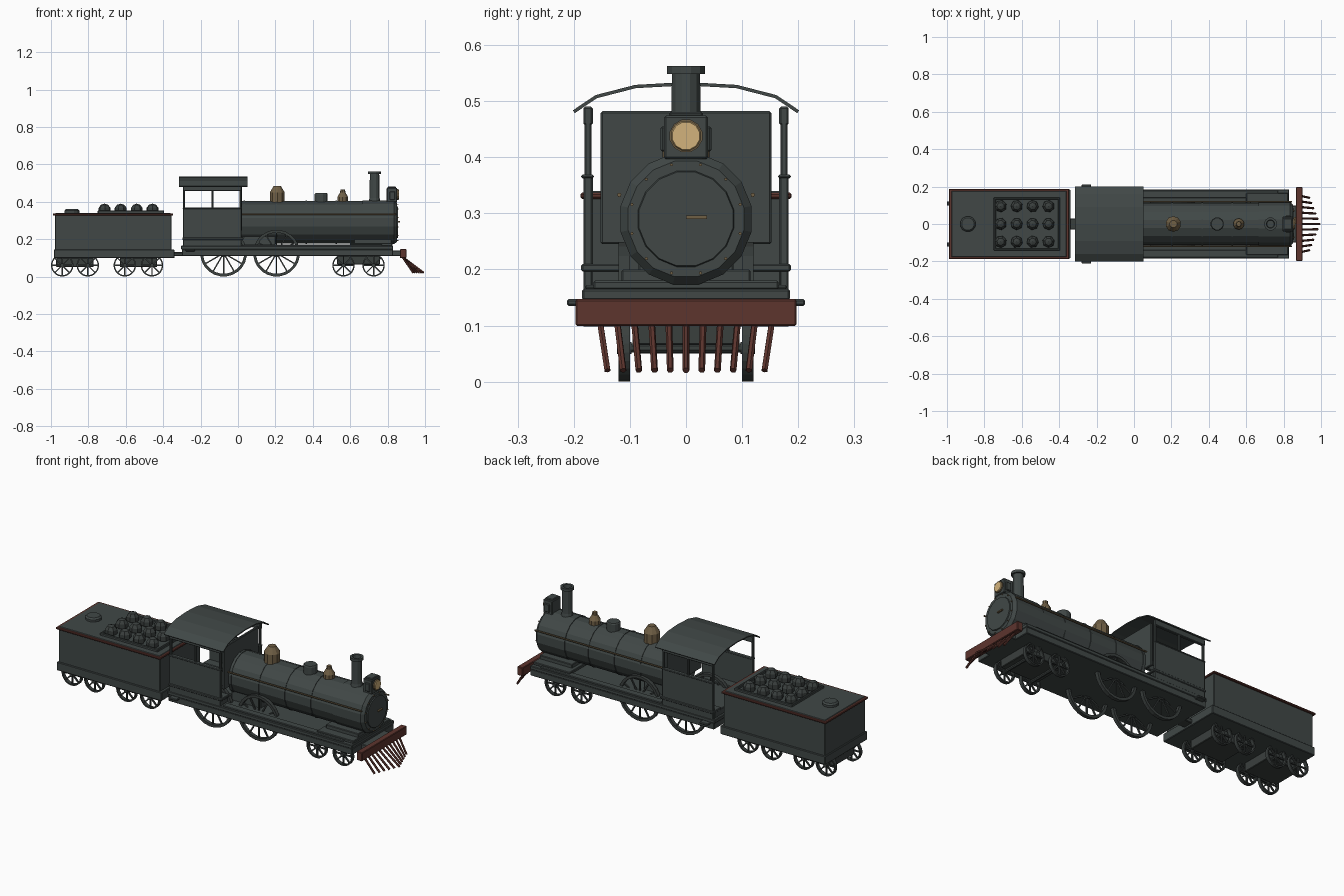
import bpy, bmesh, math, random
from mathutils import Vector, Matrix

random.seed(4)
cube = bpy.data.objects.get("Cube")
if cube:
    bpy.data.objects.remove(cube, do_unlink=True)


def material(name, r, g, b):
    m = bpy.data.materials.new(name)
    m.use_nodes = True
    m.diffuse_color = (r, g, b, 1)
    m.node_tree.nodes["Principled BSDF"].inputs["Base Color"].default_value = (r, g, b, 1)
    return m


SLATE = material("dark slate", 0.052, 0.064, 0.062)
IRON = material("wheel iron", 0.042, 0.05, 0.048)
RED = material("oxide red", 0.11, 0.035, 0.027)
BRASS = material("aged brass", 0.16, 0.115, 0.06)
LENS = material("lamp cream", 0.65, 0.45, 0.2)


def finish(name, bm, mat, bevel=0):
    bmesh.ops.recalc_face_normals(bm, faces=bm.faces)
    me = bpy.data.meshes.new(name)
    bm.to_mesh(me)
    bm.free()
    me.materials.append(mat)
    ob = bpy.data.objects.new(name, me)
    bpy.context.collection.objects.link(ob)
    if bevel:
        mod = ob.modifiers.new("edge", "BEVEL")
        mod.width, mod.segments = bevel, 1
    return ob


def box(name, x, y, z, mat=SLATE, bevel=0.003):
    """Box from (low, high) pairs on each axis."""
    bm = bmesh.new()
    bmesh.ops.create_cube(bm, size=1)
    for v in bm.verts:
        v.co = [(a + b) / 2 + c * (b - a) for (a, b), c in zip((x, y, z), v.co)]
    return finish(name, bm, mat, bevel)


def both(name, x, y, z, mat=SLATE, bevel=0.003):
    box("right_" + name, x, (-y[1], -y[0]), z, mat, bevel)
    box("left_" + name, x, y, z, mat, bevel)


def lathe_into(bm, profile, sides, axis, center, closed=False):
    """Revolve (radius, height) points around an axis."""
    turn = Vector((0, 0, 1)).rotation_difference(Vector(axis)).to_matrix()
    rings = []
    for r, h in profile:
        ring = []
        for i in range(sides):
            a = 2 * math.pi * (i + 0.5) / sides
            ring.append(bm.verts.new(turn @ Vector((r * math.cos(a), r * math.sin(a), h)) + Vector(center)))
        rings.append(ring)
    pairs = list(zip(rings, rings[1:]))
    if closed:
        pairs.append((rings[-1], rings[0]))
    else:
        bm.faces.new(rings[0])
        bm.faces.new(rings[-1])
    for a, b in pairs:
        for i in range(sides):
            j = (i + 1) % sides
            bm.faces.new((a[i], a[j], b[j], b[i]))


def lathe(name, profile, center, mat=SLATE, sides=16, axis=(0, 0, 1)):
    bm = bmesh.new()
    lathe_into(bm, profile, sides, axis, center)
    return finish(name, bm, mat)


def rod(name, a, b, r, mat, sides=8):
    a, b = Vector(a), Vector(b)
    return lathe(name, [(r, 0), (r, (b - a).length)], a, mat, sides, (b - a).normalized())


def wheel(name, x, y, r, spokes):
    """Rim, flange, hub and spokes in one mesh."""
    bm = bmesh.new()
    rim = 0.88 * r
    lathe_into(bm, [(rim, -0.01), (r, -0.01), (r, 0.01), (rim, 0.01)], 24, (0, 1, 0), (x, y, r), True)
    lathe_into(bm, [(0.18 * r, -0.013), (0.18 * r, 0.013)], 12, (0, 1, 0), (x, y, r))
    for i in range(spokes):
        turn = Matrix.Rotation(2 * math.pi * i / spokes, 4, "Y")
        spoke = Matrix.Translation((x, y, r)) @ turn @ Matrix.Translation((0, 0, rim * 0.55))
        bmesh.ops.create_cube(bm, size=1, matrix=spoke @ Matrix.Diagonal((0.007, 0.008, rim * 0.94, 1)))
    finish(name, bm, IRON)


def axle_set(name, x, r, spokes):
    for side, y in (("right", -0.11), ("left", 0.11)):
        wheel(f"{side}_{name}_wheel", x, y, r, spokes)
    rod(name + "_axle", (x, -0.11, r), (x, 0.11, r), 0.009, IRON)


# Wheels
for i, x in enumerate((-0.077, 0.206)):
    axle_set(f"driving_{i}", x, 0.125, 12)
for i, x in enumerate((0.564, 0.725)):
    axle_set(f"leading_{i}", x, 0.06, 8)
for i, x in enumerate((-0.94, -0.803, -0.605, -0.46)):
    axle_set(f"tender_{i}", x, 0.06, 8)

# Engine chassis
box("running_board", (-0.305, 0.83), (-0.185, 0.185), (0.145, 0.165))
box("chassis_skirt", (-0.3, 0.83), (-0.183, 0.183), (0.11, 0.146))
box("leading_truck", (0.53, 0.76), (-0.095, 0.095), (0.065, 0.111), IRON)
both("cab_step", (-0.28, -0.23), (0.18, 0.212), (0.135, 0.147))
both("board_strip", (0.03, 0.77), (0.14, 0.18), (0.164, 0.172))
box("firebox", (0.02, 0.2), (-0.085, 0.085), (0.16, 0.28))
box("smokebox_saddle", (0.62, 0.82), (-0.115, 0.115), (0.16, 0.2))
box("saddle_foot", (0.6, 0.825), (-0.165, 0.165), (0.164, 0.18))

# Boiler with rings and smokebox door
BZ = 0.29
lathe("boiler", [(0.115, 0), (0.115, 0.65), (0.119, 0.65), (0.119, 0.82), (0.105, 0.836)],
      (0.015, 0, BZ), axis=(1, 0, 0))
for i, x in enumerate((0.03, 0.2, 0.36, 0.52)):
    lathe(f"boiler_ring_{i}", [(0.118, 0), (0.118, 0.008)], (x, 0, BZ), axis=(1, 0, 0))
lathe("smokebox_door", [(0.088, 0), (0.085, 0.008)], (0.848, 0, BZ), axis=(1, 0, 0))
box("door_handle", (0.855, 0.865), (0, 0.037), (0.29, 0.296), BRASS, 0)
for i in range(12):
    a = math.pi * (i + 0.5) / 6
    rod(f"door_bolt_{i}", (0.84, 0.1 * math.cos(a), BZ + 0.1 * math.sin(a)),
        (0.857, 0.1 * math.cos(a), BZ + 0.1 * math.sin(a)), 0.003, BRASS, 6)
for s in (-1, 1):
    rod("handrail", (0.02, 0.119 * s, 0.333), (0.845, 0.119 * s, 0.333), 0.004, BRASS, 6)

# Boiler mountings
lathe("chimney", [(0.035, 0.39), (0.028, 0.42), (0.026, 0.548), (0.035, 0.548), (0.035, 0.563), (0.022, 0.563),
                  (0.02, 0.54)], (0.73, 0, 0), sides=12)
lathe("steam_dome", [(0.042, 0.39), (0.042, 0.45), (0.024, 0.478), (0.02, 0.485)], (0.21, 0, 0), BRASS, 10)
lathe("sand_dome", [(0.036, 0.39), (0.036, 0.44), (0.032, 0.446)], (0.445, 0, 0), sides=12)
lathe("bell", [(0.03, 0.395), (0.03, 0.425), (0.015, 0.45), (0.013, 0.466)], (0.56, 0, 0), BRASS, 10)

# Headlamp
box("lamp_case", (0.795, 0.85), (-0.039, 0.039), (0.397, 0.474))
box("lamp_cap", (0.8, 0.845), (-0.03, 0.03), (0.472, 0.481))
box("lamp_wings", (0.81, 0.84), (-0.045, 0.045), (0.41, 0.455))
lathe("lamp_ring", [(0.03, 0), (0.03, 0.008)], (0.849, 0, 0.438), BRASS, 12, (1, 0, 0))
lathe("lamp_lens", [(0.027, 0), (0.025, 0.004)], (0.857, 0, 0.438), LENS, 12, (1, 0, 0))

# Cab walls, window posts and front sheet
both("cab_side", (-0.295, 0.02), (0.166, 0.183), (0.16, 0.366))
both("cab_sill", (-0.297, 0.022), (0.164, 0.187), (0.362, 0.369))
both("cab_foot", (-0.298, 0.03), (0.115, 0.187), (0.196, 0.21))
both("cab_header", (-0.295, 0.02), (0.166, 0.183), (0.457, 0.49))
for i, x in enumerate((-0.295, -0.143, 0.008)):
    both(f"cab_post_{i}", (x, x + 0.012), (0.168, 0.181), (0.36, 0.47))
box("cab_front", (0.008, 0.022), (-0.152, 0.152), (0.245, 0.482))
box("cab_floor", (-0.295, 0.02), (-0.17, 0.17), (0.165, 0.2))

# Curved roof, a thin folded sheet
bm = bmesh.new()
half = [(0, 0.531), (0.09, 0.526), (0.16, 0.508), (0.2, 0.481)]
arc = [(-y, z) for y, z in half[:0:-1]] + half
edges = [[bm.verts.new((x, y, z)) for y, z in arc] for x in (-0.315, 0.05)]
for i in range(len(arc) - 1):
    bm.faces.new((edges[0][i], edges[1][i], edges[1][i + 1], edges[0][i + 1]))
roof = finish("cab_roof", bm, SLATE)
roof.modifiers.new("thickness", "SOLIDIFY").thickness = 0.006
roof.modifiers["thickness"].offset = 0

# Buffer beam and fanned pilot bars
box("buffer_beam", (0.866, 0.9), (-0.197, 0.197), (0.099, 0.147), RED)
box("beam_mount", (0.82, 0.87), (-0.1, 0.1), (0.11, 0.14))
for i in range(-5, 6):
    tip = 0.993 - 0.055 * abs(i) / 5
    rod(f"pilot_bar_{i + 5}", (0.88, 0.0306 * i, 0.105), (tip, 0.028 * i, 0.02), 0.006, RED, 6)

# Tender
box("tender_frame", (-0.985, -0.34), (-0.185, 0.185), (0.098, 0.145))
box("tender_tank", (-0.978, -0.355), (-0.178, 0.178), (0.14, 0.33))
box("tender_rim", (-0.99, -0.347), (-0.188, 0.188), (0.326, 0.337), RED)
box("tender_deck", (-0.977, -0.36), (-0.176, 0.176), (0.33, 0.34))
lathe("water_hatch", [(0.042, 0.335), (0.042, 0.352), (0.034, 0.36)], (-0.888, 0, 0), sides=12)
for i, x in enumerate((-0.872, -0.532)):
    box(f"tender_truck_{i}", (x - 0.1, x + 0.1), (-0.09, 0.09), (0.05, 0.1), IRON)
box("drawbar", (-0.35, -0.29), (-0.03, 0.03), (0.11, 0.13), IRON)

# Coal bunker and lumps
both("coal_rail", (-0.75, -0.395), (0.13, 0.142), (0.335, 0.353))
for i, x in enumerate((-0.75, -0.407)):
    box(f"coal_end_rail_{i}", (x, x + 0.012), (-0.142, 0.142), (0.335, 0.353))
for x in (-0.713, -0.627, -0.542, -0.457):
    for y in (-0.095, 0, 0.095):
        bm = bmesh.new()
        turn = Matrix.Rotation(random.uniform(0, 6), 4, "Z")
        bmesh.ops.create_uvsphere(bm, u_segments=7, v_segments=5, radius=0.034,
                                  matrix=Matrix.Translation((x, y, 0.356)) @ turn)
        finish("coal_lump", bm, IRON)
